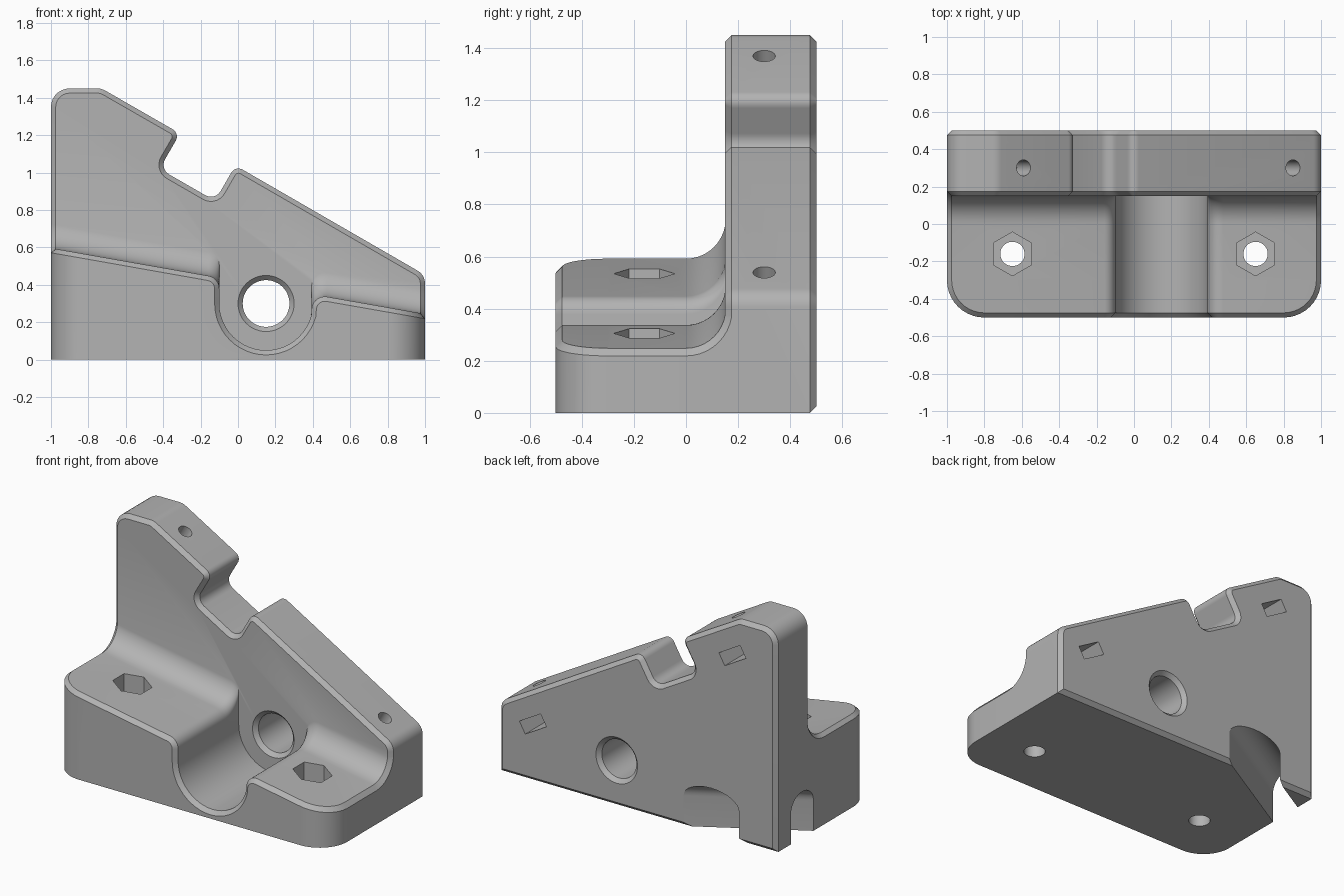
import bpy, bmesh
from math import sin, cos, tan, atan2, pi, radians
from mathutils import Vector

cube = bpy.data.objects.get("Cube")
if cube:
    bpy.data.objects.remove(cube, do_unlink=True)

grey = bpy.data.materials.new("light_grey")
grey.use_nodes = True
colour = (0.45, 0.45, 0.45, 1)
grey.diffuse_color = colour
grey.node_tree.nodes["Principled BSDF"].inputs["Base Color"].default_value = colour

CH = 0.025               # edge chamfer
FILLET = 0.152           # blend between base and upright plate
SLOPE = Vector((cos(pi / 6), 0, -sin(pi / 6)))   # along the plate's sloping edge
NORMAL = Vector((sin(pi / 6), 0, cos(pi / 6)))   # square to that edge


def loft(name, rings):
    """Closed solid through rings that share a vertex count."""
    bm = bmesh.new()
    loops = [[bm.verts.new(p) for p in ring] for ring in rings]
    n = len(loops[0])
    for a, b in zip(loops, loops[1:]):
        for i in range(n):
            j = (i + 1) % n
            bm.faces.new((a[i], a[j], b[j], b[i]))
    bm.faces.new(loops[0])
    bm.faces.new(loops[-1])
    bmesh.ops.remove_doubles(bm, verts=bm.verts, dist=1e-5)
    bmesh.ops.recalc_face_normals(bm, faces=bm.faces)
    mesh = bpy.data.meshes.new(name)
    bm.to_mesh(mesh)
    bm.free()
    mesh.materials.append(grey)
    obj = bpy.data.objects.new(name, mesh)
    bpy.context.collection.objects.link(obj)
    return obj


def rounded(corners, steps=7):
    """Polyline with an arc of the given radius at each corner."""
    pts = []
    for i, (x, z, r) in enumerate(corners):
        p = Vector((x, z))
        if not r:
            pts.append(p)
            continue
        d1 = (Vector(corners[i - 1][:2]) - p).normalized()
        d2 = (Vector(corners[(i + 1) % len(corners)][:2]) - p).normalized()
        half = d1.angle(d2) / 2
        centre = p + (d1 + d2).normalized() * r / sin(half)
        v0 = p + d1 * r / tan(half) - centre
        v1 = p + d2 * r / tan(half) - centre
        a0 = atan2(v0.y, v0.x)
        turn = (atan2(v1.y, v1.x) - a0 + pi) % (2 * pi) - pi
        for k in range(steps + 1):
            a = a0 + turn * k / steps
            pts.append(centre + Vector((cos(a), sin(a))) * r)
    return pts


def inset(pts, d):
    """Move a clockwise outline inwards with mitred corners."""
    out = []
    for i, p in enumerate(pts):
        e1 = (p - pts[i - 1]).normalized()
        e2 = (pts[(i + 1) % len(pts)] - p).normalized()
        n = Vector((e1.y + e2.y, -e1.x - e2.x))
        out.append(p + n * 2 * d / n.length_squared)
    return out


def at_y(pts, y):
    return [Vector((p.x, y, p.y)) for p in pts]


def circle(centre, axis, r, n=40):
    q = Vector(axis).to_track_quat('Z', 'Y')
    angles = [pi / 2 + 2 * pi * i / n for i in range(n)]
    return [Vector(centre) + q @ Vector((r * cos(a), r * sin(a), 0)) for a in angles]


def rod(name, start, end, r, n=40):
    axis = Vector(end) - Vector(start)
    return loft(name, [circle(start, axis, r, n), circle(end, axis, r, n)])


def combine(target, tool, operation):
    tool.hide_render = True
    mod = target.modifiers.new(tool.name, 'BOOLEAN')
    mod.object, mod.operation, mod.solver = tool, operation, 'EXACT'
    bpy.context.view_layer.objects.active = target
    bpy.ops.object.modifier_apply(modifier=mod.name)
    bpy.data.objects.remove(tool, do_unlink=True)


# Upright plate: sloping edge with a square notch, chamfered front and back
def edge_z(x):
    return 1.03 - x * tan(pi / 6)


outline = rounded([
    (-1, 0, 0), (-1, 1.45, 0.1), (-0.73, 1.45, 0.09),
    (-0.31, edge_z(-0.31), 0.045), (-0.42, 1.02, 0.06),
    (-0.123, 0.849, 0.06), (-0.014, edge_z(-0.014), 0.045),
    (1, edge_z(1), 0.08), (1, 0, 0)])
inner = inset(outline, CH)
plate = loft("upright_plate", [
    at_y(inner, 0.15), at_y(outline, 0.15 + CH),
    at_y(outline, 0.5 - CH), at_y(inner, 0.5)])


# Base: tilted top with a round channel, blended up into the plate
def top_z(x):
    return 0.42 - x * tan(radians(10))


channel = [(0.15 + 0.25 * cos(a), 0.3 + 0.25 * sin(a), 0)
           for a in (radians(180 + 165 * i / 22) for i in range(23))]
profile = rounded([(-0.8, top_z(-0.8), 0), (-0.1, top_z(-0.1), 0.07)] + channel
                  + [(0.4, top_z(0.4), 0.07), (0.8, top_z(0.8), 0)])
lowered = inset(profile, CH)[1:-1]
profile = profile[1:-1]


def base_ring(top_w, top_y, rise, out_w, out_y, drop, pts, lift=0):
    ring = []
    for s in (-1, 1):
        side = [Vector((s * out_w, out_y, 0)),
                Vector((s * out_w, out_y, top_z(s * out_w) + rise - drop)),
                Vector((s * top_w, top_y, top_z(s * top_w) + rise))]
        if s < 0:
            ring += side
            for p in pts:
                on_top = p.y > (0.31 if p.x < 0.15 else 0.25)
                ring.append(Vector((p.x, top_y, p.y + (lift if on_top else 0))))
        else:
            ring += side[::-1]
    return ring


rings = [base_ring(0.8, -0.5, -CH, 0.8, -0.5, 0, lowered)]
for i in range(10, -1, -1):          # rounded front corners
    a = pi / 2 * i / 10
    r = 0.2 - CH
    rings.append(base_ring(0.8 + r * cos(a), -0.3 - r * sin(a), 0,
                           0.8 + 0.2 * cos(a), -0.3 - 0.2 * sin(a), CH, profile))
for i in range(11):                  # blend up to the plate
    t = pi / 2 * i / 10
    y, up = FILLET * sin(t), FILLET * (1 - cos(t))
    rings.append(base_ring(1 - CH, y, up, 1, y + CH * sin(t), CH * cos(t), profile, up))
rings.append([Vector((p.x, 0.3, p.z)) for p in rings[-1]])
body = loft("bracket_body", rings)
combine(body, plate, 'UNION')

# Main bore with countersunk ends
bore = loft("bore", [circle((0.15, y, 0.3), (0, 1, 0), r, 48) for y, r in
                     ((0.14, 0.16), (0.175, 0.125), (0.475, 0.125), (0.51, 0.16))])
combine(body, bore, 'DIFFERENCE')

# Bolt holes with hexagonal pockets
for x in (-0.65, 0.65):
    combine(body, rod("bolt_hole", (x, -0.16, -0.1), (x, -0.16, 0.8), 0.065), 'DIFFERENCE')
    combine(body, rod("hex_pocket", (x, -0.16, 0.15), (x, -0.16, 0.8), 0.117, 6), 'DIFFERENCE')

# Screw holes square to the sloping edge, with nut slots from the back
for x in (-0.59, 0.85):
    mouth = Vector((x, 0.3, edge_z(x)))
    combine(body, rod("screw_hole", mouth + NORMAL * 0.1, mouth - NORMAL * 0.35, 0.043, 24),
            'DIFFERENCE')
    mid = mouth - NORMAL * 0.19
    quad = [mid + SLOPE * a * 0.088 + NORMAL * b * 0.042
            for a, b in ((-1, -1), (-1, 1), (1, 1), (1, -1))]
    slot = loft("nut_slot", [[Vector((p.x, y, p.z)) for p in quad] for y in (0.2, 0.55)])
    combine(body, slot, 'DIFFERENCE')

# Arched tunnel crossing the rear corner underneath
along = Vector((cos(pi / 6), sin(pi / 6), 0))
across = Vector((-along.y, along.x, 0))
arch = [(-0.1, -0.1)] + [(-0.1 * cos(pi * i / 16), 0.2 + 0.1 * sin(pi * i / 16))
                         for i in range(17)] + [(0.1, -0.1)]
tunnel = loft("tunnel", [[Vector((-1, 0.23, 0)) + along * s + across * u + Vector((0, 0, v))
                          for u, v in arch] for s in (-0.4, 1.1)])
combine(body, tunnel, 'DIFFERENCE')

# Smooth curved faces, keep machined edges crisp
bpy.ops.object.select_all(action='DESELECT')
body.select_set(True)
bpy.context.view_layer.objects.active = body
bpy.ops.object.shade_smooth_by_angle(angle=radians(25))
